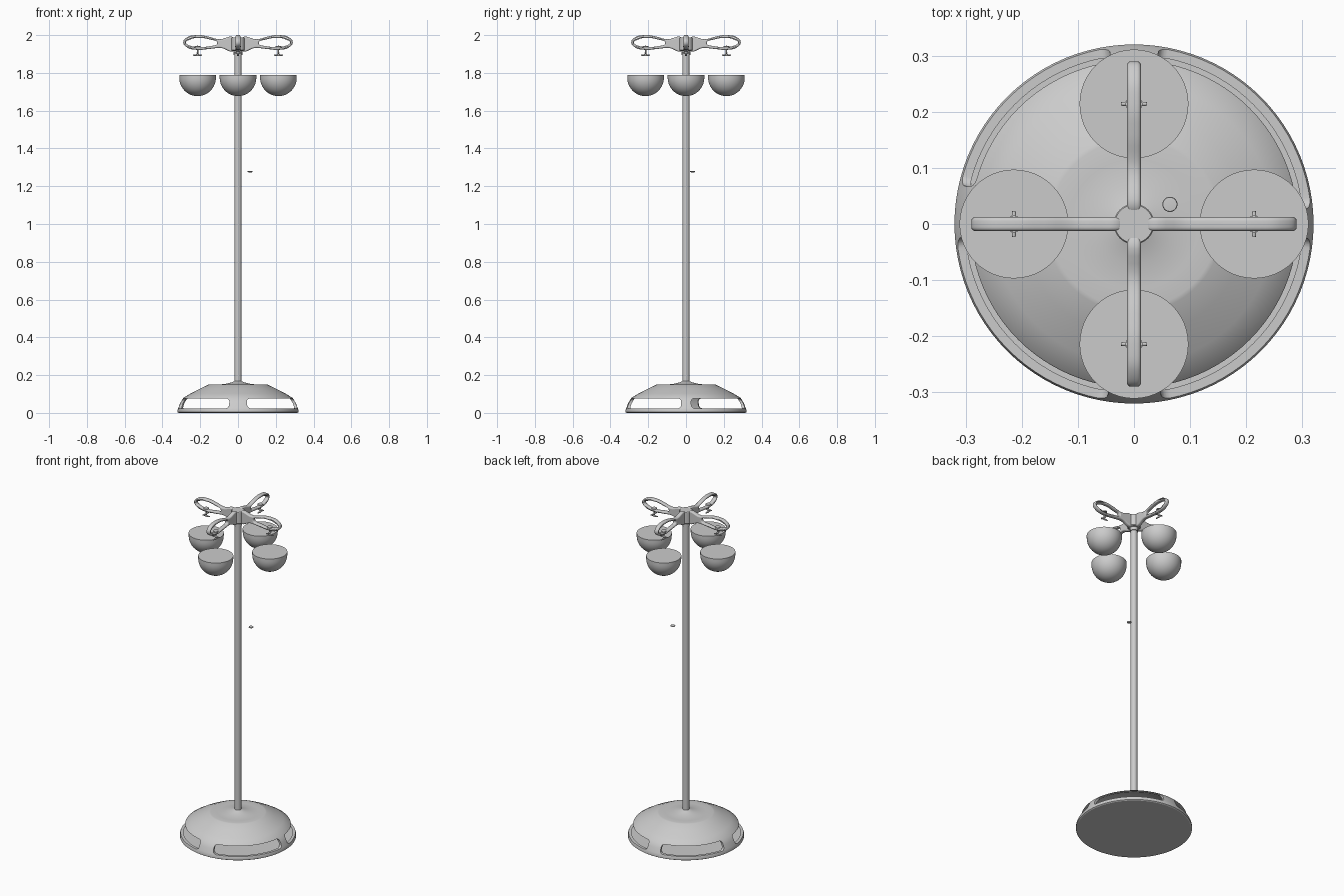
import bpy, bmesh, math
from mathutils import Matrix, Vector

cube = bpy.data.objects.get("Cube")
if cube:
    bpy.data.objects.remove(cube, do_unlink=True)

GREY = (0.6, 0.6, 0.6, 1)
metal = bpy.data.materials.new("grey metal")
metal.use_nodes = True
metal.diffuse_color = GREY
metal.node_tree.nodes["Principled BSDF"].inputs["Base Color"].default_value = GREY


def smooth(ob, angle=30):
    bpy.ops.object.select_all(action='DESELECT')
    ob.select_set(True)
    bpy.context.view_layer.objects.active = ob
    bpy.ops.object.shade_smooth_by_angle(angle=math.radians(angle))


def finish(bm, name):
    bmesh.ops.remove_doubles(bm, verts=bm.verts, dist=1e-5)
    bmesh.ops.recalc_face_normals(bm, faces=bm.faces)
    me = bpy.data.meshes.new(name)
    bm.to_mesh(me)
    bm.free()
    me.materials.append(metal)
    ob = bpy.data.objects.new(name, me)
    bpy.context.collection.objects.link(ob)
    smooth(ob)
    return ob


def lathe(name, profile, sides=48, loc=(0, 0, 0)):
    """Spin a closed (r, z) outline, starting and ending on the axis."""
    bm = bmesh.new()
    vs = [bm.verts.new((r, 0, z)) for r, z in profile]
    edges = [bm.edges.new(p) for p in zip(vs, vs[1:])]
    bmesh.ops.spin(bm, geom=vs + edges, cent=(0, 0, 0), axis=(0, 0, 1),
                   angle=2 * math.pi, steps=sides, use_duplicate=False)
    bmesh.ops.translate(bm, verts=bm.verts, vec=loc)
    return finish(bm, name)


def cylinder(name, r, z0, z1, sides=32, loc=(0, 0, 0)):
    return lathe(name, [(0, z0), (r, z0), (r, z1), (0, z1)], sides, loc)


def window_cutter(start, end, z0=0.024, z1=0.076, radius=0.018):
    """Rounded rectangle wrapped round the base, extruded outward."""
    bm = bmesh.new()
    pad = radius / 0.3
    bottom, top = [], []
    steps = 6
    for i in range(steps + 1):
        t = i / steps * math.pi / 2
        rise = radius * (1 - math.sin(t))
        bottom.append((start + pad * (1 - math.cos(t)), rise))
    middle = [(start + pad + (end - start - 2 * pad) * i / 24, 0) for i in range(1, 24)]
    ends = [(start + end - a, h) for a, h in reversed(bottom)]
    columns = bottom + middle + ends
    rings = []
    for a, h in columns:
        d = Vector((math.cos(a), math.sin(a), 0))
        rings.append([bm.verts.new(d * r + Vector((0, 0, z)))
                      for r, z in ((0.24, z0 + h), (0.36, z0 + h), (0.36, z1 - h), (0.24, z1 - h))])
    for a, b in zip(rings, rings[1:]):
        for k in range(4):
            n = (k + 1) % 4
            bm.faces.new((a[k], a[n], b[n], b[k]))
    bm.faces.new(rings[0])
    bm.faces.new(rings[-1])
    return finish(bm, "window_cutter")


# Base: hollow dome on a thin floor plate
base = lathe("base_shell", [
    (0, 0), (0.314, 0), (0.32, 0.004), (0.32, 0.016), (0.316, 0.026), (0.306, 0.052),
    (0.290, 0.079), (0.25, 0.103), (0.2, 0.129), (0.158, 0.149), (0.15, 0.151),
    (0.115, 0.149), (0.07, 0.153), (0.035, 0.161), (0.018, 0.168),
    (0.018, 0.14), (0.15, 0.135), (0.2, 0.115), (0.277, 0.075),
    (0.292, 0.05), (0.302, 0.02), (0, 0.018)], 96)

# Four long windows between the posts of the base
gaps = [(0.09, 1.43), (1.71, 2.92), (3.22, 4.56), (4.87, 6.20)]
for start, end in gaps:
    cutter = window_cutter(start, end)
    mod = base.modifiers.new("window", 'BOOLEAN')
    mod.object = cutter
    mod.solver = 'EXACT'
    bpy.context.view_layer.objects.active = base
    bpy.ops.object.modifier_apply(modifier=mod.name)
    bpy.data.objects.remove(cutter, do_unlink=True)
smooth(base)

# Pole and hub
cylinder("pole", 0.0185, 0.15, 1.93)
cylinder("hub_collar", 0.023, 1.895, 1.92)
lathe("hub", [(0, 1.915), (0.03, 1.915), (0.036, 1.92), (0.036, 1.985),
              (0.034, 1.988), (0, 1.988)])

# Small round button floating beside the pole
lathe("button", [(0, 1.273), (0.008, 1.273), (0.0135, 1.277), (0.0125, 1.28), (0, 1.281)],
      24, (0.064, 0.035, 0))

OUTER = [(0.02, 0.025), (0.10, 0.018), (0.16, 0.033), (0.215, 0.04), (0.27, 0.028), (0.29, 0.002),
         (0.27, -0.025), (0.215, -0.038), (0.15, -0.033), (0.09, -0.028), (0.02, -0.043)]
HOLE = [(0.11, -0.003), (0.15, 0.017), (0.215, 0.025), (0.255, 0.016), (0.275, 0.001),
        (0.255, -0.015), (0.215, -0.023), (0.15, -0.018)]


def looped_arm(name, angle):
    cu = bpy.data.curves.new(name, 'CURVE')
    cu.dimensions = '2D'
    cu.fill_mode = 'BOTH'
    cu.resolution_u = 6
    cu.extrude, cu.bevel_depth, cu.offset = 0.0055, 0.007, -0.007
    cu.bevel_resolution = 3
    for pts in (OUTER, HOLE):
        sp = cu.splines.new('BEZIER')
        sp.bezier_points.add(len(pts) - 1)
        sp.use_cyclic_u = True
        for bp, (x, z) in zip(sp.bezier_points, pts):
            bp.co = (x, z, 0)
            bp.handle_left_type = bp.handle_right_type = 'AUTO'
    cu.materials.append(metal)
    ob = bpy.data.objects.new(name, cu)
    bpy.context.collection.objects.link(ob)
    ob.matrix_world = (Matrix.Translation((0, 0, 1.96)) @ Matrix.Rotation(angle, 4, 'Z')
                       @ Matrix.Rotation(math.pi / 2, 4, 'X'))
    bpy.ops.object.select_all(action='DESELECT')
    ob.select_set(True)
    bpy.context.view_layer.objects.active = ob
    bpy.ops.object.convert(target='MESH')
    smooth(bpy.context.view_layer.objects.active, 40)


def hook(name, angle, loc):
    """Thin rod with a head resting on the arm and crossed bars below."""
    lathe(name + "_rod", [(0, 1.89), (0.004, 1.89), (0.004, 1.936), (0.015, 1.938),
                          (0.015, 1.942), (0, 1.944)], 16, loc)
    for tag, turn, z in (("along", 0, 1.894), ("across", math.pi / 2, 1.906)):
        bm = bmesh.new()
        for side in (-1, 1):
            bmesh.ops.create_cone(
                bm, cap_ends=True, segments=12, radius1=0.0055, radius2=0.003, depth=0.023,
                matrix=Matrix.Translation((*loc[:2], z)) @ Matrix.Rotation(angle + turn, 4, 'Z')
                @ Matrix.Rotation(side * math.pi / 2, 4, 'Y') @ Matrix.Translation((0, 0, 0.0115)))
        finish(bm, name + "_bar_" + tag)


# Bowl outline: deep round cup with a flat closed top
cup = [(0.097 * math.sin(i * math.pi / 28), 1.775 - 0.098 * math.cos(i * math.pi / 28))
       for i in range(15)] + [(0.097, 1.79), (0, 1.79)]

# Four arms, each with its hook and bowl
for i, side in enumerate(("left", "back", "right", "front")):
    a = i * math.pi / 2
    spot = (0.214 * math.cos(a), 0.214 * math.sin(a), 0)
    looped_arm(side + "_arm", a)
    hook(side + "_hook", a, spot)
    lathe(side + "_bowl", cup, 48, spot)
